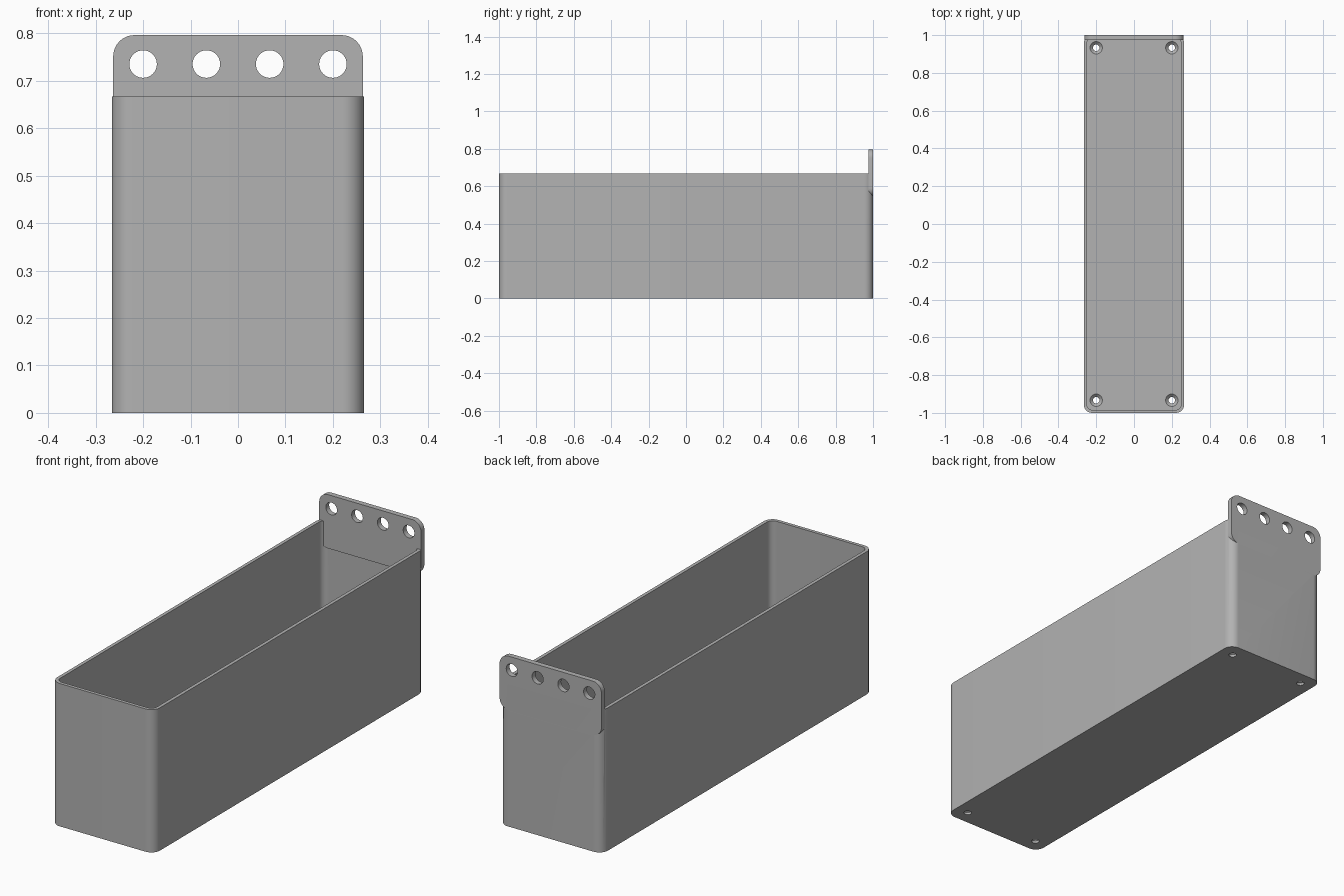
import bpy, bmesh, math
from mathutils import Matrix, Vector

cube = bpy.data.objects.get("Cube")
if cube:
    bpy.data.objects.remove(cube, do_unlink=True)

W, H, WALL, FLOOR = 0.266, 0.667, 0.016, 0.027
TAB_FRONT = 0.975

grey = bpy.data.materials.new("plain grey")
grey.use_nodes = True
GREY = (0.45, 0.45, 0.45, 1)
grey.diffuse_color = GREY
grey.node_tree.nodes["Principled BSDF"].inputs["Base Color"].default_value = GREY


def finish(bm, name):
    bmesh.ops.recalc_face_normals(bm, faces=bm.faces)
    mesh = bpy.data.meshes.new(name)
    bm.to_mesh(mesh)
    bm.free()
    mesh.materials.append(grey)
    ob = bpy.data.objects.new(name, mesh)
    bpy.context.collection.objects.link(ob)
    return ob


def rounded_slab(name, hx, hy, radius, depth, matrix, steps=10):
    """Rounded rectangle in local XY, extruded along local +Z."""
    bm = bmesh.new()
    verts = []
    for k, (sx, sy) in enumerate([(1, 1), (-1, 1), (-1, -1), (1, -1)]):
        for i in range(steps + 1):
            a = math.pi / 2 * (k + i / steps)
            verts.append(bm.verts.new((sx * (hx - radius) + radius * math.cos(a),
                                       sy * (hy - radius) + radius * math.sin(a), 0)))
    face = bm.faces.new(verts)
    top = bmesh.ops.extrude_face_region(bm, geom=[face])["geom"]
    bmesh.ops.translate(bm, vec=(0, 0, depth),
                        verts=[v for v in top if isinstance(v, bmesh.types.BMVert)])
    bm.transform(matrix)
    return finish(bm, name)


def cone(name, r1, r2, depth, matrix):
    bm = bmesh.new()
    bmesh.ops.create_cone(bm, cap_ends=True, segments=40, radius1=r1, radius2=r2,
                          depth=depth, matrix=matrix)
    return finish(bm, name)


def combine(target, other, operation):
    """Apply a boolean and discard the helper."""
    mod = target.modifiers.new("join", 'BOOLEAN')
    mod.operation, mod.solver, mod.object = operation, 'EXACT', other
    bpy.context.view_layer.objects.active = target
    bpy.ops.object.modifier_apply(modifier=mod.name)
    bpy.data.objects.remove(other, do_unlink=True)


# Open box with rounded vertical corners
box = rounded_slab("open_box", W, 1, 0.045, H, Matrix())
cavity = rounded_slab("cavity", W - WALL, 1 - WALL, 0.045 - WALL, H,
                      Matrix.Translation((0, 0, FLOOR)))
combine(box, cavity, 'DIFFERENCE')

# Hanging tab, flush with the back
low, high = 0.545, 0.796
upright = Matrix.Rotation(math.pi / 2, 4, 'X')
tab = rounded_slab("hanging_tab", 0.263, (high - low) / 2, 0.045, 1 - TAB_FRONT,
                   Matrix.Translation((0, 1, (high + low) / 2)) @ upright)
combine(box, tab, 'UNION')

# Row of hanging holes
for i in range(4):
    x = -0.2 + i * 0.4 / 3
    place = Matrix.Translation((x, 1, 0.735)) @ upright
    combine(box, cone("hole", 0.029, 0.029, 0.2, place), 'DIFFERENCE')

# Countersunk screw holes in the floor
for x in (-0.2, 0.2):
    for y in (-0.933, 0.933):
        shaft = cone("shaft", 0.017, 0.017, 0.1, Matrix.Translation((x, y, 0)))
        combine(box, shaft, 'DIFFERENCE')
        sink = cone("sink", 0.014, 0.035, 0.02, Matrix.Translation((x, y, FLOOR - 0.008)))
        combine(box, sink, 'DIFFERENCE')

# Smooth corners, crisp edges
bpy.ops.object.select_all(action='DESELECT')
box.select_set(True)
bpy.context.view_layer.objects.active = box
bpy.ops.object.shade_smooth_by_angle(angle=math.radians(30))
